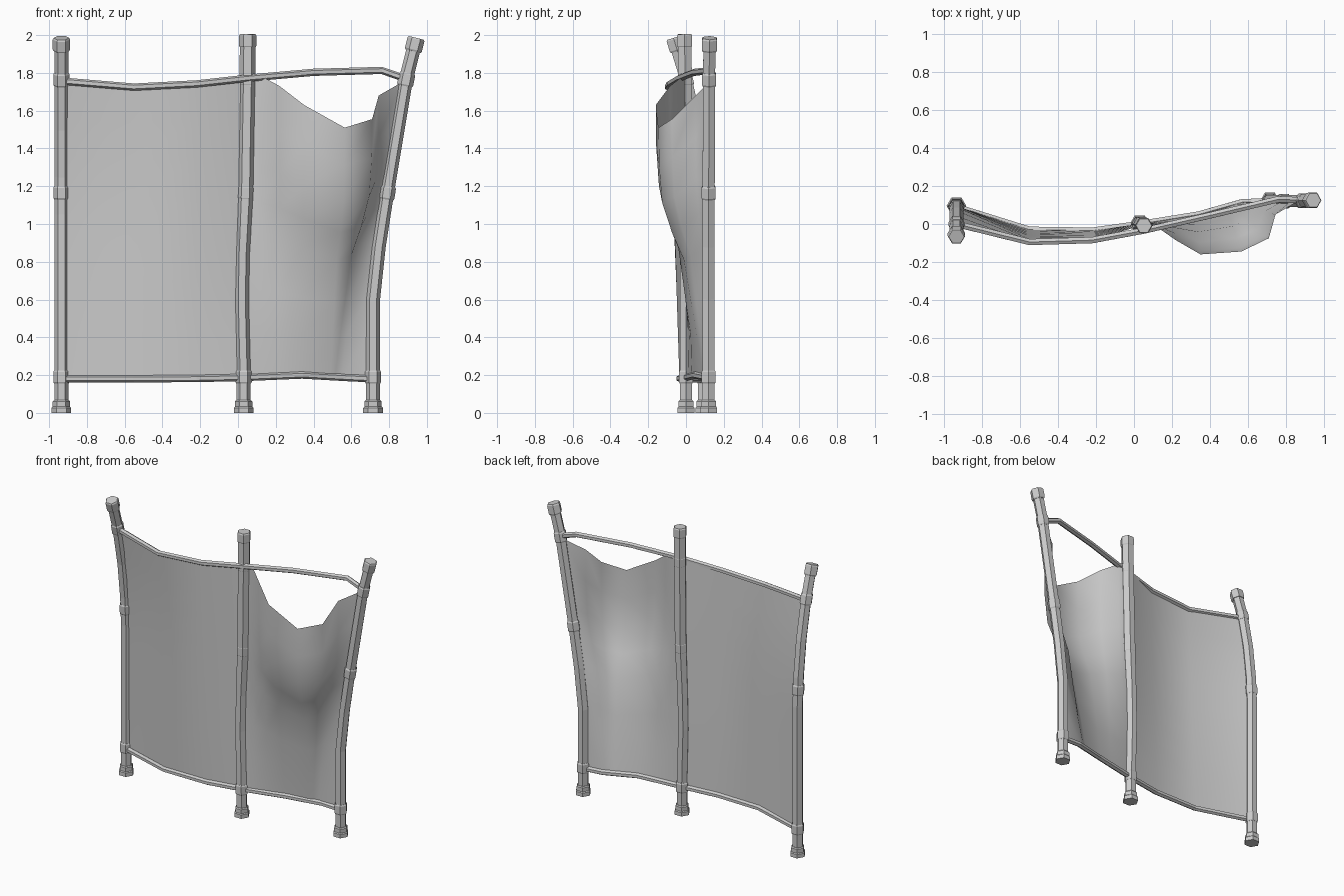
import bpy, bmesh, math
from mathutils import Vector

if "Cube" in bpy.data.objects:
    bpy.data.objects.remove(bpy.data.objects["Cube"])


def finish(bm, name, angle=None):
    bmesh.ops.recalc_face_normals(bm, faces=bm.faces)
    me = bpy.data.meshes.new(name)
    bm.to_mesh(me)
    bm.free()
    ob = bpy.data.objects.new(name, me)
    bpy.context.collection.objects.link(ob)
    if angle:
        bpy.ops.object.select_all(action='DESELECT')
        ob.select_set(True)
        bpy.context.view_layer.objects.active = ob
        bpy.ops.object.shade_smooth_by_angle(angle=math.radians(angle))
    return ob


def add_tube(bm, pts, radii, sides=6):
    """Closed tube along a path, one radius per point."""
    pts = [Vector(p) for p in pts]
    rings = []
    for i, (p, r) in enumerate(zip(pts, radii)):
        t = (pts[min(i + 1, len(pts) - 1)] - pts[max(i - 1, 0)]).normalized()
        u = Vector((0, 1, 0)).cross(t).normalized()
        v = t.cross(u)
        rings.append([bm.verts.new(p + r * (u * math.cos(a) + v * math.sin(a)))
                      for a in (math.tau * k / sides for k in range(sides))])
    for a, b in zip(rings, rings[1:]):
        for k in range(sides):
            m = (k + 1) % sides
            bm.faces.new((a[k], a[m], b[m], b[k]))
    bm.faces.new(rings[0][::-1])
    bm.faces.new(rings[-1])


def at(path, z):
    """Point on a post's centre line at height z."""
    for a, b in zip(path, path[1:]):
        if z <= b[2] or b is path[-1]:
            return Vector(a).lerp(Vector(b), (z - a[2]) / (b[2] - a[2]))


def sheet(name, rows):
    bm = bmesh.new()
    grid = [[bm.verts.new(p) for p in row] for row in rows]
    for a, b in zip(grid, grid[1:]):
        for k in range(len(a) - 1):
            bm.faces.new((a[k], a[k + 1], b[k + 1], b[k]))
    return finish(bm, name, 60)


# Bent bamboo-like posts (centre lines)
posts = {
    "left_post": [(-.935, .095, 0), (-.935, .095, 1.05), (-.935, .085, 1.25),
                  (-.935, .055, 1.5), (-.935, .0, 1.77), (-.935, -.065, 1.98)],
    "middle_post": [(.03, 0, 0), (.03, 0, .2), (.02, 0, .6), (.025, 0, .85),
                    (.04, 0, 1.17), (.05, -.005, 1.77), (.052, -.008, 2)],
    "right_post": [(.715, .12, 0), (.715, .12, .6), (.745, .12, .88),
                   (.79, .12, 1.17), (.89, .122, 1.77), (.943, .125, 1.98)],
}
for name, path in posts.items():
    bm = bmesh.new()
    k = 1.13 if name == "middle_post" else 1.0
    add_tube(bm, path, [.037 * (k if p[2] > 1 else 1) for p in path])
    top = path[-1][2]
    # Collars and top cap
    for z in (.19, 1.165, 1.765, top - .03):
        lo, hi = at(path, z - .035), at(path, min(z + .035, top + .005))
        r = .043 if z < 1.9 else .046
        add_tube(bm, [lo, lo.lerp(hi, .12), lo.lerp(hi, .88), hi],
                 [r - .005, r, r, r - .005])
    # Stepped foot
    add_tube(bm, [at(path, z) for z in (0, .027, .033, .06, .067)],
             [.052, .052, .046, .046, .04])
    finish(bm, name)

# Rails the cloth hangs from
top_rail = [(-.935, .0, 1.757), (-.55, -.095, 1.725), (-.22, -.085, 1.742),
            (.05, -.035, 1.772), (.4, .045, 1.803), (.76, .13, 1.813),
            (.885, .125, 1.77)]
bottom_rail = [(-.935, .09, .18), (-.55, -.03, .18), (-.22, -.035, .182),
               (.03, 0, .187), (.34, .05, .2), (.57, .115, .187),
               (.715, .12, .18)]
for name, path in (("top_rail", top_rail), ("bottom_rail", bottom_rail)):
    bm = bmesh.new()
    add_tube(bm, path, [.019] * len(path))
    finish(bm, name)

# Left cloth panel, its outer edges following the posts
rows = []
for i in range(9):
    t = i / 8
    row = [Vector(b).lerp(Vector(a), t) for b, a in zip(bottom_rail[:4], top_rail[:4])]
    for k, post in ((0, "left_post"), (3, "middle_post")):
        p = at(posts[post], row[k].z)
        row[k].x, row[k].y = p.x, p.y
    # leaning edge pulls the next column slightly
    rows.append(row)
sheet("left_cloth", rows)

# Right cloth panel: torn loose on top and billowing forward
bottom = [(.05, 0, .187), (.12, .012, .19), (.22, .03, .195), (.33, .05, .2),
          (.49, .09, .19), (.55, .11, .187), (.70, .12, .18)]
torn = [(.06, -.01, 1.8), (.12, -.015, 1.785), (.22, -.085, 1.73),
        (.35, -.16, 1.63), (.565, -.145, 1.51), (.71, -.075, 1.555),
        (.745, .05, 1.68), (.875, .12, 1.75)]
bottom.insert(5, (.515, .1, .188))
rows = []
for t, w in ((0, 0), (.15, .12), (.29, .26), (.47, .43), (.58, .7), (.7, .92),
             (.85, .99), (1, 1)):
    row = []
    for k, (b, a) in enumerate(zip(bottom, torn)):
        b, a = Vector(b), Vector(a)
        p = b.lerp(a, w)
        p.z = b.z + (a.z - b.z) * t
        if k in (0, 7):
            q = at(posts["middle_post" if k == 0 else "right_post"], p.z)
            p.x, p.y = q.x + (.03 if k == 0 else -.02), q.y
        row.append(p)
    rows.append(row)
sheet("right_torn_cloth", rows)
